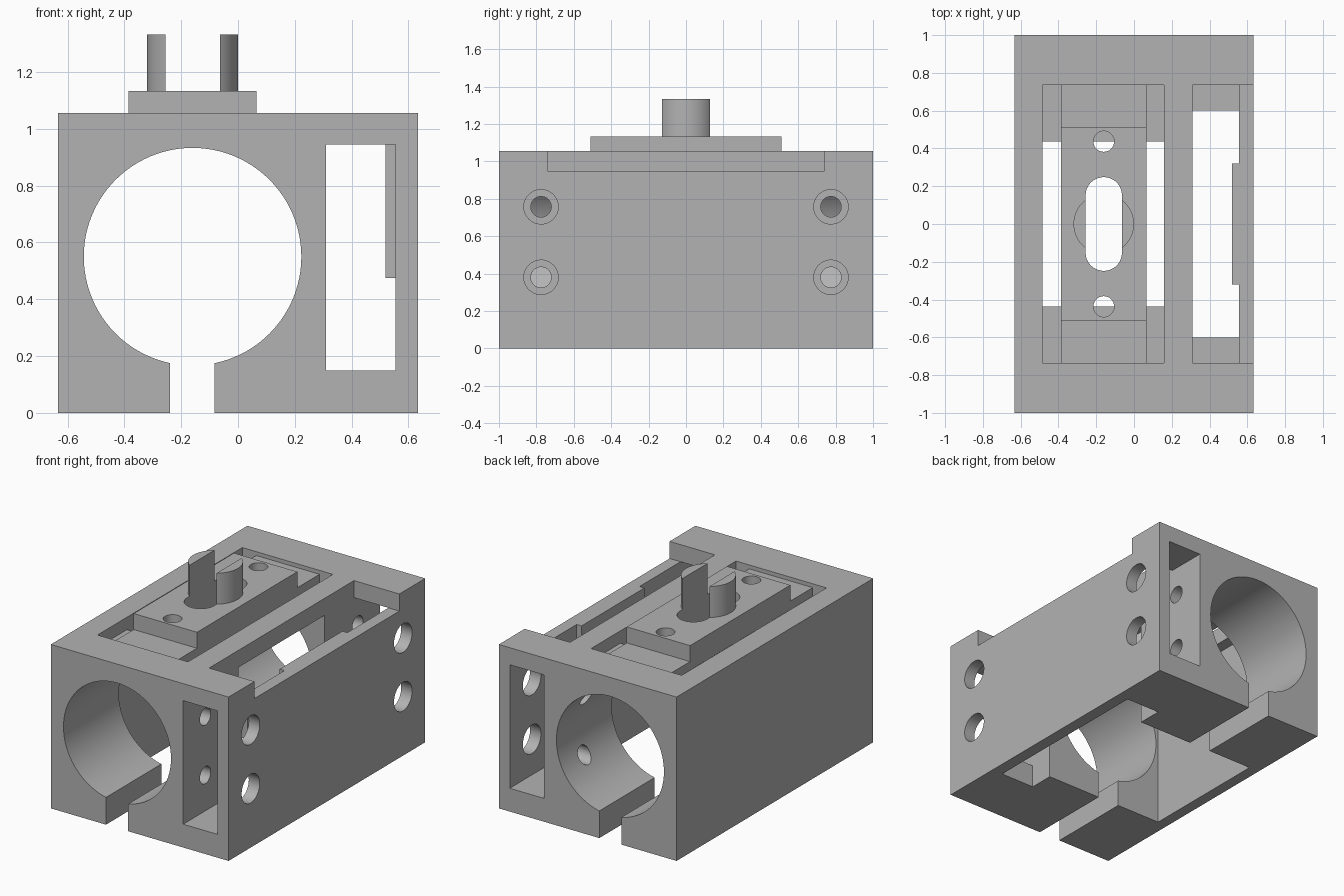
import bpy
from math import radians, pi
from mathutils import Matrix

if "Cube" in bpy.data.objects:
    bpy.data.objects.remove(bpy.data.objects["Cube"], do_unlink=True)

grey = bpy.data.materials.new("plain_grey")
grey.use_nodes = True
colour = (0.45, 0.45, 0.45, 1)
grey.diffuse_color = colour
grey.node_tree.nodes["Principled BSDF"].inputs["Base Color"].default_value = colour

W, H = 0.633, 1.055      # block half width and height
CX, CZ = -0.16, 0.55     # bore axis


def box(name, x, y, z):
    """Box from (min, max) pairs."""
    bpy.ops.mesh.primitive_cube_add(size=1)
    o = bpy.context.object
    o.name = name
    spans = (x, y, z)
    size = Matrix.Diagonal([b - a for a, b in spans] + [1])
    o.data.transform(Matrix.Translation([(a + b) / 2 for a, b in spans]) @ size)
    return o


def rod(name, centre, radius, length, axis="Z", sides=64):
    """Cylinder along the given axis."""
    bpy.ops.mesh.primitive_cylinder_add(vertices=sides, radius=radius, depth=length)
    o = bpy.context.object
    o.name = name
    turn = {"X": Matrix.Rotation(pi / 2, 4, "Y"),
            "Y": Matrix.Rotation(pi / 2, 4, "X"), "Z": Matrix.Identity(4)}[axis]
    o.data.transform(Matrix.Translation(centre) @ turn)
    return o


def combine(target, tool, operation="DIFFERENCE"):
    """Apply one boolean and discard the tool."""
    m = target.modifiers.new("boolean", "BOOLEAN")
    m.operation, m.solver, m.object = operation, "EXACT", tool
    bpy.context.view_layer.objects.active = target
    bpy.ops.object.modifier_apply(modifier=m.name)
    bpy.data.objects.remove(tool, do_unlink=True)


def finish(o):
    o.data.materials.clear()
    o.data.materials.append(grey)
    bpy.ops.object.select_all(action="DESELECT")
    o.select_set(True)
    bpy.context.view_layer.objects.active = o
    bpy.ops.object.shade_smooth_by_angle(angle=radians(30))


# Main block with the round bore
housing = box("housing", (-W, W), (-1, 1), (0, H))
combine(housing, rod("bore", (CX, 0, CZ), 0.383, 2.2, "Y", 96))

# Channel below the bore, side tunnel, its floor opening, and the notch above
for x, y, z in [
    ((-0.24, -0.083), (-1.1, 1.1), (-0.1, 0.3)),
    ((0.31, 0.555), (-1.1, 1.1), (0.15, 0.945)),
    ((0.31, 0.555), (-0.6, 0.6), (-0.1, 0.5)),
    ((0.31, 0.8), (-0.737, 0.737), (0.945, 1.2)),
    # Central chamber open below, and the stepped pocket in the top
    ((-0.56, 0.4), (-0.437, 0.437), (-0.1, 0.945)),
    ((-0.485, 0.16), (-0.437, 0.437), (0.9, 1.2)),
    ((-0.485, 0.16), (-0.737, 0.737), (0.975, 1.2)),
]:
    combine(housing, box("cutter", x, y, z))

# Screw holes: wide in the outer wall, narrow in the inner wall
for y in (-0.775, 0.775):
    for z in (0.38, 0.757):
        combine(housing, rod("wide_hole", (0.6, y, z), 0.092, 0.2, "X", 48))
        combine(housing, rod("narrow_hole", (0.23, y, z), 0.055, 0.3, "X", 32))

# Raised pad inside the outer wall
combine(housing, box("pad", (0.52, 0.59), (-0.32, 0.32), (0.475, 0.945)), "UNION")
finish(housing)

# Sliding bar: long thin base with a shorter raised body
slider = box("slider", (-0.386, 0.065), (-0.737, 0.737), (0.975, 1.03))
combine(slider, box("body", (-0.386, 0.065), (-0.51, 0.51), (1.0, 1.133)), "UNION")
# Round post that the slot splits into two prongs
combine(slider, rod("post", (CX, 0, 1.215), 0.16, 0.235), "UNION")
combine(slider, box("slot", (CX - 0.096, CX + 0.096), (-0.152, 0.152), (0.8, 1.5)))
for side in (-1, 1):
    combine(slider, rod("slot_end", (CX, side * 0.152, 1.1), 0.096, 0.8))
    combine(slider, rod("screw_hole", (CX, side * 0.437, 1.1), 0.055, 0.8, "Z", 32))
finish(slider)
